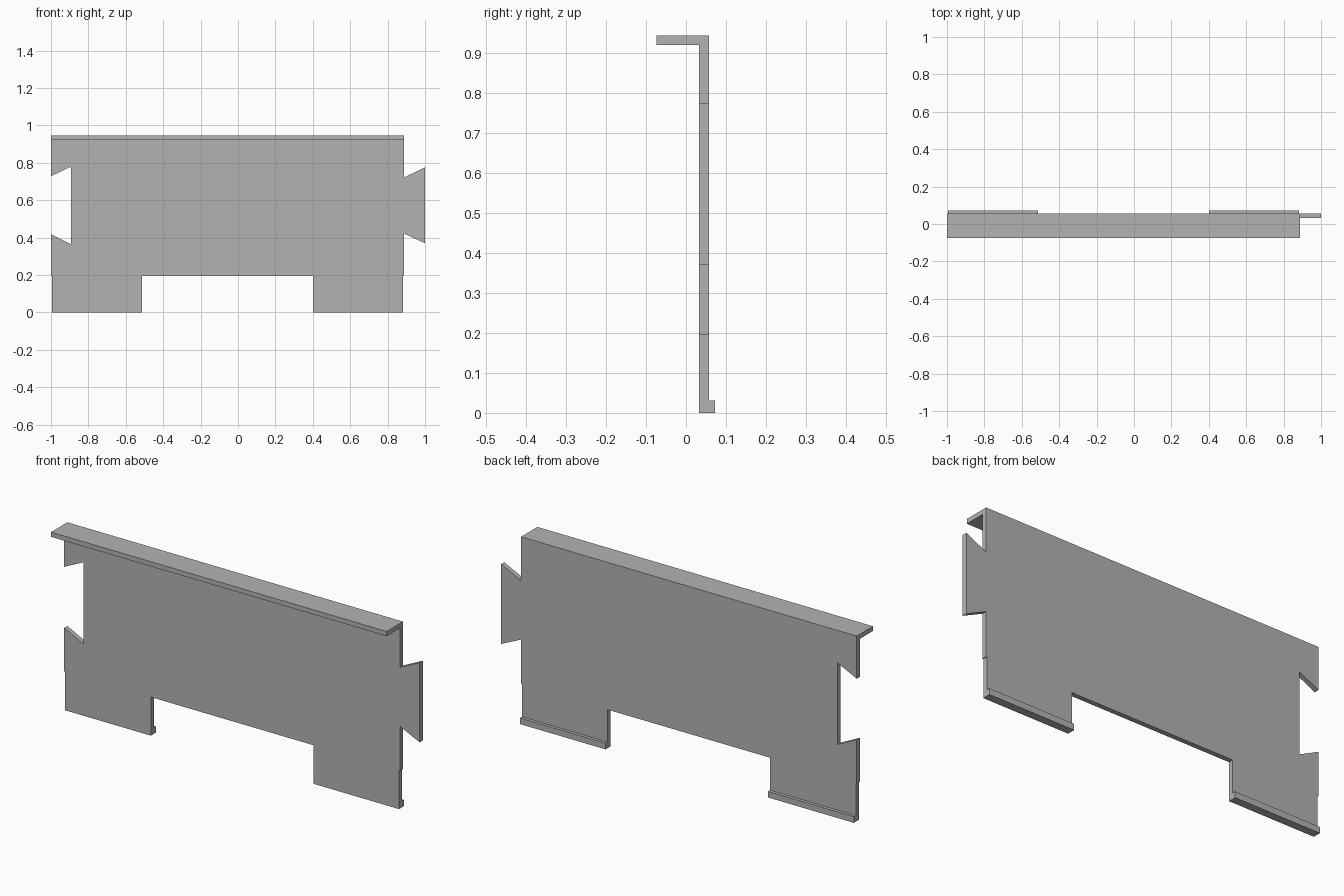
import bpy
import bmesh
import math

cube = bpy.data.objects.get("Cube")
if cube:
    bpy.data.objects.remove(cube, do_unlink=True)

grey = bpy.data.materials.new("plain grey")
grey.use_nodes = True
colour = (0.45, 0.45, 0.45, 1)
grey.diffuse_color = colour
grey.node_tree.nodes["Principled BSDF"].inputs["Base Color"].default_value = colour

FRONT, BACK = 0.032, 0.057      # panel faces
TOP = 0.945


def plate(name, outline, y0, y1):
    """Extrude an x-z outline from y0 to y1."""
    bm = bmesh.new()
    face = bm.faces.new([bm.verts.new((x, y0, z)) for x, z in outline])
    new = bmesh.ops.extrude_face_region(bm, geom=[face])["geom"]
    moved = [v for v in new if isinstance(v, bmesh.types.BMVert)]
    bmesh.ops.translate(bm, verts=moved, vec=(0, y1 - y0, 0))
    bmesh.ops.recalc_face_normals(bm, faces=bm.faces)
    mesh = bpy.data.meshes.new(name)
    bm.to_mesh(mesh)
    bm.free()
    mesh.materials.append(grey)
    obj = bpy.data.objects.new(name, mesh)
    bpy.context.collection.objects.link(obj)
    return obj


def box(name, x0, x1, z0, z1, y0, y1):
    return plate(name, [(x0, z0), (x1, z0), (x1, z1), (x0, z1)], y0, y1)


# Panel with two feet, a dovetail tab on the left and its socket on the right
LEFT, RIGHT, STEP = 0.888, -1.0, 0.196
feet = [(-0.995, -0.513), (0.401, 0.883)]
(a, b), (c, d) = feet
panel = plate("panel", [
    (a, 0), (b, 0), (b, STEP), (c, STEP), (c, 0), (d, 0), (d, STEP),
    (LEFT, STEP), (LEFT, 0.422), (1, 0.37), (1, 0.776), (LEFT, 0.722),
    (LEFT, TOP), (RIGHT, TOP),
    (RIGHT, 0.728), (-0.892, 0.78), (-0.892, 0.365), (RIGHT, 0.418),
    (RIGHT, STEP), (a, STEP)], FRONT, BACK)

# Top flange reaching forward, and a small lip behind each foot
parts = [box("top_flange", RIGHT, LEFT, 0.921, TOP, -0.074, BACK)]
parts += [box("foot_lip", x0, x1, 0, 0.031, FRONT, 0.073) for x0, x1 in feet]

# Fuse the parts into one clean solid
for part in parts:
    union = panel.modifiers.new("union", "BOOLEAN")
    union.operation = "UNION"
    union.solver = "EXACT"
    union.object = part
graph = bpy.context.evaluated_depsgraph_get()
fused = bpy.data.meshes.new_from_object(panel.evaluated_get(graph))
panel.modifiers.clear()
panel.data = fused
for part in parts:
    bpy.data.objects.remove(part, do_unlink=True)

# Merge the flush faces
bm = bmesh.new()
bm.from_mesh(fused)
bmesh.ops.dissolve_limit(bm, angle_limit=math.radians(1), verts=bm.verts, edges=bm.edges)
bm.to_mesh(fused)
bm.free()
